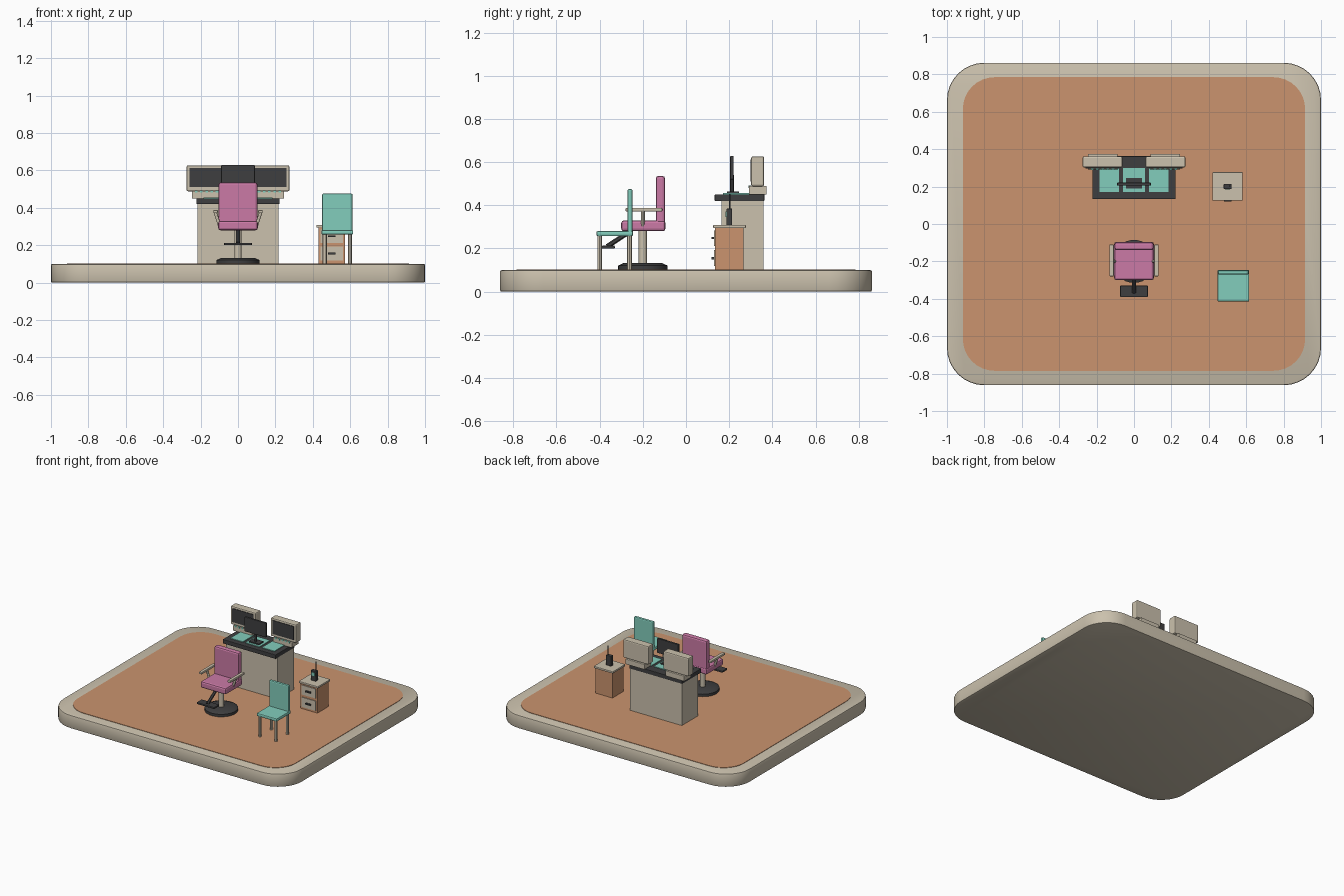
import bpy, bmesh, math
from mathutils import Vector

if "Cube" in bpy.data.objects:
    bpy.data.objects.remove(bpy.data.objects["Cube"])


def mat(name, r, g, b):
    m = bpy.data.materials.new(name)
    m.diffuse_color = tuple(((c / 255 + 0.055) / 1.055) ** 2.4 for c in (r, g, b)) + (1,)
    m.use_nodes = True
    m.node_tree.nodes["Principled BSDF"].inputs["Base Color"].default_value = m.diffuse_color
    return m


BEIGE = mat("beige", 203, 193, 173)
ORANGE = mat("terracotta", 203, 148, 110)
TEAL = mat("teal", 130, 205, 188)
DARK = mat("charcoal", 63, 63, 64)
PINK = mat("pink", 203, 122, 166)


def finish(name, bm, m, smooth=False):
    me = bpy.data.meshes.new(name)
    bmesh.ops.recalc_face_normals(bm, faces=bm.faces)
    bm.to_mesh(me)
    bm.free()
    ob = bpy.data.objects.new(name, me)
    bpy.context.collection.objects.link(ob)
    me.materials.append(m)
    if smooth:
        bpy.ops.object.select_all(action='DESELECT')
        ob.select_set(True)
        bpy.context.view_layer.objects.active = ob
        bpy.ops.object.shade_smooth_by_angle(angle=math.radians(30))
    return ob


def box(name, x, y, z, m, bevel=0):
    """Box from three (min, max) ranges."""
    bm = bmesh.new()
    bmesh.ops.create_cube(bm, size=1)
    for v in bm.verts:
        v.co = [(a + b) / 2 + c * (b - a) for c, (a, b) in zip(v.co, (x, y, z))]
    if bevel:
        bmesh.ops.bevel(bm, geom=bm.edges[:], offset=bevel, segments=2,
                        profile=0.5, affect='EDGES')
    return finish(name, bm, m)


def rod(name, p, q, r, m, sides=12, r2=None):
    """Cylinder between two points."""
    p, q = Vector(p), Vector(q)
    d = q - p
    bm = bmesh.new()
    bmesh.ops.create_cone(bm, cap_ends=True, segments=sides, radius1=r,
                          radius2=r if r2 is None else r2, depth=d.length)
    rot = d.to_track_quat('Z', 'Y')
    for v in bm.verts:
        v.co = rot @ v.co + (p + q) / 2
    return finish(name, bm, m, True)


def slab(name, hx, hy, rad, z0, z1, m, bevel=0):
    """Rounded rectangle plate."""
    bm = bmesh.new()
    pts = []
    for k, (sx, sy) in enumerate(((1, 1), (-1, 1), (-1, -1), (1, -1))):
        for i in range(9):
            a = math.pi / 2 * (k + i / 8)
            pts.append((sx * (hx - rad) + rad * math.cos(a),
                        sy * (hy - rad) + rad * math.sin(a), z0))
    f = bm.faces.new([bm.verts.new(p) for p in pts])
    ext = bmesh.ops.extrude_face_region(bm, geom=[f])
    for v in ext["geom"]:
        if isinstance(v, bmesh.types.BMVert):
            v.co.z = z1
    if bevel:
        rims = [e for e in bm.edges if abs(e.verts[0].co.z - e.verts[1].co.z) < 1e-5]
        bmesh.ops.bevel(bm, geom=rims, offset=bevel, segments=2, profile=0.5, affect='EDGES')
    return finish(name, bm, m, True)


# Platform and floor
slab("platform", 1, 0.862, 0.2, 0, 0.1, BEIGE, 0.008)
slab("floor", 0.915, 0.785, 0.17, 0.095, 0.103, ORANGE)

# Desk
box("desk_body", (-0.217, 0.217), (0.165, 0.36), (0.1, 0.42), BEIGE)
box("desk_top", (-0.222, 0.222), (0.133, 0.363), (0.42, 0.451), DARK, 0.003)
for i, (a, b) in enumerate(((-0.185, -0.08), (-0.06, 0.06), (0.08, 0.185))):
    box(f"desk_pad_{i}", (a, b), (0.172, 0.3), (0.449, 0.456), TEAL)

# Central screen
box("screen_foot", (-0.042, 0.042), (0.19, 0.245), (0.455, 0.464), DARK)
rod("screen_post", (0, 0.214, 0.46), (0, 0.214, 0.54), 0.009, DARK)
box("screen_panel", (-0.09, 0.09), (0.205, 0.221), (0.52, 0.629), DARK, 0.003)

# Two side monitors
for s, side in ((-1, "left"), (1, "right")):
    def span(a, b):
        return tuple(sorted((s * a, s * b)))
    box(f"monitor_case_{side}", span(0.062, 0.275), (0.302, 0.362), (0.488, 0.627), BEIGE, 0.008)
    box(f"monitor_glass_{side}", span(0.08, 0.258), (0.298, 0.305), (0.51, 0.613), DARK)
    box(f"monitor_stand_{side}", span(0.088, 0.247), (0.292, 0.374), (0.45, 0.49), BEIGE, 0.003)
    for i in range(5):
        x = 0.105 + i * 0.028
        box(f"monitor_key_{side}_{i}", span(x, x + 0.014), (0.289, 0.3), (0.481, 0.493), TEAL)

# Swivel chair
CY = -0.2
rod("chair_base", (0, CY, 0.1), (0, CY, 0.122), 0.115, DARK, 32)
rod("chair_base_top", (0, CY, 0.122), (0, CY, 0.132), 0.112, DARK, 32, 0.09)
rod("chair_column", (0, CY, 0.125), (0, CY, 0.285), 0.019, BEIGE, 16)
box("chair_seat", (-0.106, 0.106), (-0.3, -0.095), (0.28, 0.33), PINK, 0.012)
box("chair_back", (-0.104, 0.104), (-0.14, -0.097), (0.315, 0.536), PINK, 0.012)
for s, side in ((-1, "left"), (1, "right")):
    box(f"armrest_{side}", tuple(sorted((s * 0.108, s * 0.132))), (-0.28, -0.11),
        (0.371, 0.388), BEIGE, 0.004)
    rod(f"armrest_post_{side}", (s * 0.122, CY, 0.378), (s * 0.095, CY, 0.295), 0.009, BEIGE)
rod("footrest_arm", (0, -0.25, 0.285), (0, -0.365, 0.21), 0.011, DARK)
box("footrest", (-0.074, 0.074), (-0.39, -0.33), (0.2, 0.213), DARK, 0.003)

# Side chair
box("side_seat", (0.446, 0.616), (-0.415, -0.245), (0.257, 0.281), TEAL, 0.007)
box("side_back", (0.449, 0.613), (-0.271, -0.248), (0.27, 0.476), TEAL, 0.008)
for x in (0.464, 0.598):
    for y in (-0.4, -0.262):
        rod("side_chair_leg", (x, y, 0.1), (x, y, 0.262), 0.011, BEIGE)

# Drawer cabinet
box("cabinet_body", (0.43, 0.572), (0.135, 0.267), (0.1, 0.296), ORANGE)
box("cabinet_top", (0.42, 0.581), (0.126, 0.277), (0.294, 0.309), BEIGE, 0.003)
for i, (a, b) in enumerate(((0.118, 0.192), (0.212, 0.284))):
    c = (a + b) / 2
    box(f"drawer_{i}", (0.441, 0.561), (0.13, 0.14), (a, b), BEIGE)
    box(f"drawer_handle_{i}", (0.48, 0.522), (0.119, 0.131), (c - 0.005, c + 0.005), DARK)

# Handset with antenna
box("handset", (0.479, 0.522), (0.187, 0.214), (0.308, 0.385), DARK, 0.004)
box("handset_display", (0.487, 0.514), (0.184, 0.19), (0.347, 0.372), TEAL)
rod("antenna", (0.512, 0.203, 0.38), (0.512, 0.203, 0.452), 0.004, DARK, 8)
